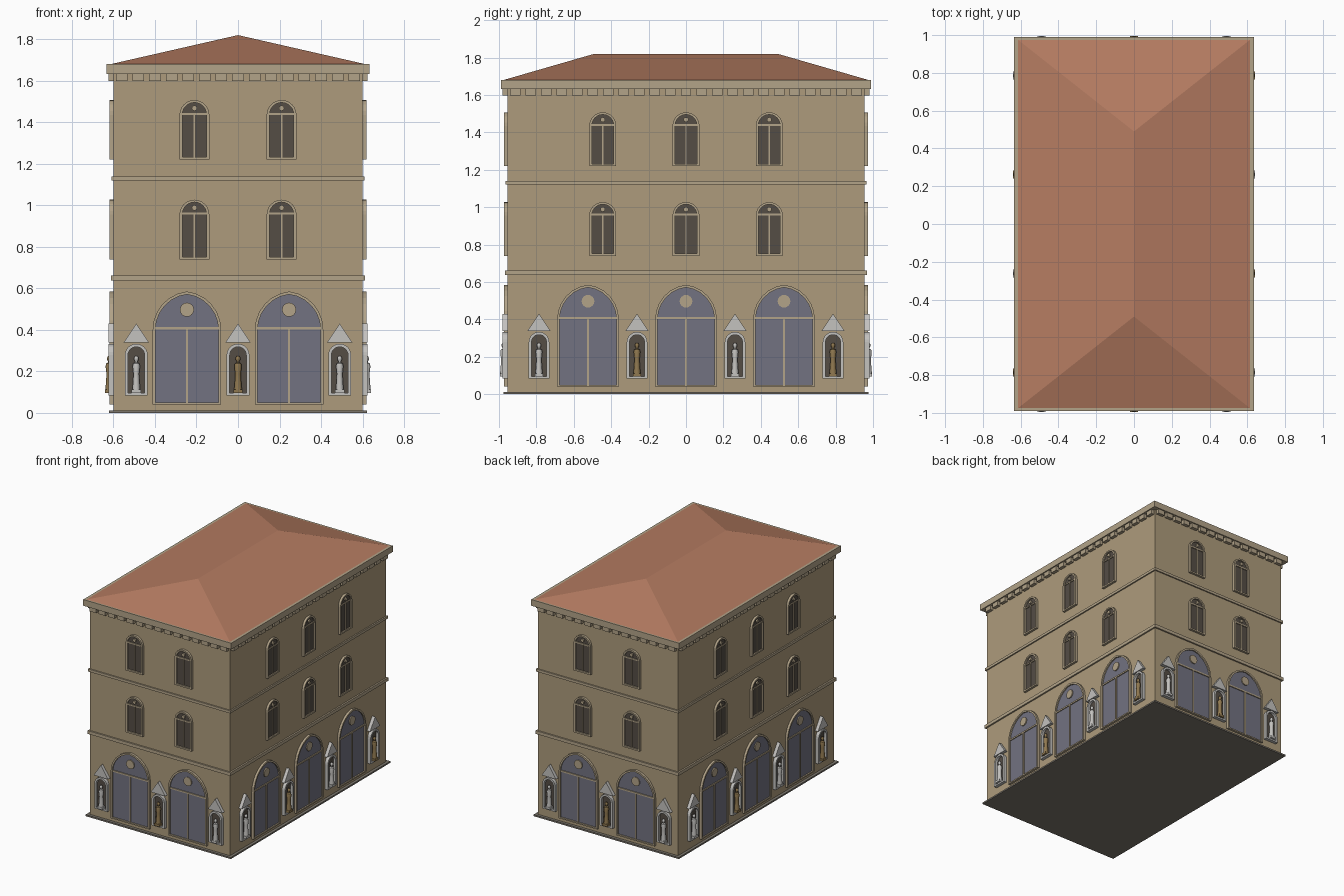
import bpy, bmesh, math
from mathutils import Matrix, Vector

if "Cube" in bpy.data.objects:
    bpy.data.objects.remove(bpy.data.objects["Cube"])

HX, HY = 0.60, 0.955          # half sizes of the walls
COLORS = {
    "stone": (0.42, 0.33, 0.20, 1), "trim": (0.45, 0.37, 0.25, 1), "roof": (0.46, 0.20, 0.12, 1),
    "glass": (0.09, 0.075, 0.06, 1), "door": (0.17, 0.17, 0.22, 1), "marble": (0.55, 0.54, 0.52, 1),
    "bronze": (0.28, 0.19, 0.08, 1), "base": (0.20, 0.18, 0.15, 1)}
MATS, PARTS = {}, {}
for key, col in COLORS.items():
    MATS[key] = bpy.data.materials.new(key)
    MATS[key].diffuse_color = col


def part(name, mat):
    if name not in PARTS:
        PARTS[name] = (bmesh.new(), mat)
    return PARTS[name][0]


def box(bm, x, y, z, M=Matrix()):
    """Box between (min, max) pairs."""
    size = Matrix.Diagonal((x[1] - x[0], y[1] - y[0], z[1] - z[0], 1))
    mid = Matrix.Translation((sum(x) / 2, sum(y) / 2, sum(z) / 2))
    bmesh.ops.create_cube(bm, size=1, matrix=M @ mid @ size)


def arch(u, hw, z0, spring, rise, n=6):
    """Closed outline of an arched opening; pointed if rise exceeds half width."""
    rise = max(rise, hw)
    R = (hw * hw + rise * rise) / (2 * hw)
    a = math.atan2(rise, R - hw) if R > hw else math.pi / 2
    right = [(hw - R + R * math.cos(a * i / n), spring + R * math.sin(a * i / n)) for i in range(n)]
    pts = [(hw, z0)] + right + [(0, spring + rise)] + [(-x, z) for x, z in right[::-1]] + [(-hw, z0)]
    return [(u + x, z) for x, z in pts]


def slab(bm, pts, d0, d1, M):
    """Outline extruded outward from depth d0 to d1."""
    a = [bm.verts.new(M @ Vector((x, -d0, z))) for x, z in pts]
    b = [bm.verts.new(M @ Vector((x, -d1, z))) for x, z in pts]
    bm.faces.new(a)
    bm.faces.new(b[::-1])
    for i in range(len(a)):
        j = (i + 1) % len(a)
        bm.faces.new((a[i], a[j], b[j], b[i]))


def ring(bm, outer, inner, d0, d1, M):
    """Frame between two outlines with equal point counts."""
    L = [[bm.verts.new(M @ Vector((x, -d, z))) for x, z in p]
         for p, d in ((outer, d0), (outer, d1), (inner, d1), (inner, d0))]
    for k in range(4):
        p, q = L[k], L[(k + 1) % 4]
        for i in range(len(p)):
            j = (i + 1) % len(p)
            bm.faces.new((p[i], p[j], q[j], q[i]))


def disc(bm, u, z, r, d0, d1, M):
    slab(bm, [(u + r * math.cos(t * math.tau / 16), z + r * math.sin(t * math.tau / 16))
              for t in range(16)], d0, d1, M)


def lathe(bm, prof, u, d, M, n=12):
    rings = [[bm.verts.new(M @ Vector((u + r * math.cos(k * math.tau / n), -d + r * math.sin(k * math.tau / n), z)))
              for k in range(n)] for r, z in prof]
    for p, q in zip(rings, rings[1:]):
        for i in range(n):
            bm.faces.new((p[i], p[(i + 1) % n], q[(i + 1) % n], q[i]))
    bm.faces.new(rings[0])
    bm.faces.new(rings[-1])


def window(u, z, M):
    out, inn = arch(u, 0.072, z, z + 0.215, 0.072), arch(u, 0.058, z + 0.012, z + 0.217, 0.058)
    frame = part("window_frames", "trim")
    ring(frame, out, inn, 0, 0.018, M)
    slab(part("window_panes", "glass"), inn, 0, 0.008, M)
    box(frame, (u - 0.004, u + 0.004), (-0.015, 0), (z + 0.012, z + 0.222), M)
    box(frame, (u - 0.058, u + 0.058), (-0.015, 0), (z + 0.215, z + 0.225), M)
    disc(frame, u, z + 0.248, 0.013, 0, 0.018, M)


def door(u, M):
    out, inn = arch(u, 0.165, 0.04, 0.40, 0.185), arch(u, 0.152, 0.05, 0.40, 0.171)
    frame = part("door_frames", "trim")
    ring(frame, out, inn, 0, 0.018, M)
    slab(part("doors", "door"), inn, 0, 0.008, M)
    box(frame, (u - 0.005, u + 0.005), (-0.015, 0), (0.05, 0.405), M)
    box(frame, (u - 0.152, u + 0.152), (-0.015, 0), (0.402, 0.414), M)
    disc(frame, u, 0.497, 0.034, 0, 0.016, M)


def niche(u, bronze, M):
    out, inn = arch(u, 0.055, 0.083, 0.278, 0.055), arch(u, 0.040, 0.095, 0.278, 0.040)
    ring(part("niche_frames", "marble"), out, inn, 0, 0.025, M)
    slab(part("niche_backs", "glass"), inn, 0, 0.006, M)
    slab(part("niche_gables", "marble"), [(u - 0.062, 0.338), (u + 0.062, 0.338), (u, 0.43)], 0, 0.025, M)
    # robed figure on a small pedestal
    st = part("bronze_statues" if bronze else "marble_statues", "bronze" if bronze else "marble")
    box(st, (u - 0.022, u + 0.022), (-0.04, 0), (0.095, 0.112), M)
    lathe(st, [(0.019, 0.112), (0.015, 0.16), (0.014, 0.19), (0.018, 0.225), (0.015, 0.238), (0.006, 0.243),
               (0.006, 0.248), (0.011, 0.256), (0.011, 0.266), (0.005, 0.275)], u, 0.02, M)


def course(name, mat, off, z0, z1):
    box(part(name, mat), (-HX - off, HX + off), (-HY - off, HY + off), (z0, z1))


# Main volume and horizontal bands
course("walls", "stone", 0, 0.005, 1.64)
course("plinth", "base", 0.022, 0, 0.012)
course("lower_string_course", "trim", 0.012, 0.637, 0.662)
course("upper_string_course", "trim", 0.010, 1.12, 1.14)
course("cornice", "trim", 0.034, 1.632, 1.68)

# Hipped roof
bm = part("roof", "roof")
eave = [bm.verts.new((x, y, 1.68)) for x, y in ((-.614, -.975), (.614, -.975), (.614, .975), (-.614, .975))]
f, b = bm.verts.new((0, -0.49, 1.82)), bm.verts.new((0, 0.49, 1.82))
for vs in ((0, 1, f), (1, 2, b, f), (2, 3, b), (3, 0, f, b), (3, 2, 1, 0)):
    bm.faces.new([eave[v] if isinstance(v, int) else v for v in vs])

# Four facades: front, right, back, left
for k in range(4):
    long = k % 2
    M = Matrix.Rotation(k * math.pi / 2, 4, 'Z') @ Matrix.Translation((0, -(HX if long else HY), 0))
    half = HY if long else HX
    for u in ((-0.445, 0, 0.445) if long else (-0.21, 0.21)):
        window(u, 0.74, M)
        window(u, 1.22, M)
    for u in ((-0.524, 0, 0.524) if long else (-0.246, 0.246)):
        door(u, M)
    for i, u in enumerate((-0.786, -0.262, 0.262, 0.786) if long else (-0.49, 0, 0.49)):
        niche(u, i % 2 == 1, M)
    # Dentils under the cornice
    n = 23 if long else 15
    step = 2 * half / n
    for i in range(n):
        u = -half + step * (i + 0.5)
        box(part("dentils", "trim"), (u - 0.028, u + 0.028), (-0.025, 0), (1.598, 1.634), M)

# Turn every collected part into an object
for name, (bm, mat) in PARTS.items():
    bmesh.ops.recalc_face_normals(bm, faces=bm.faces)
    me = bpy.data.meshes.new(name)
    bm.to_mesh(me)
    bm.free()
    me.materials.append(MATS[mat])
    ob = bpy.data.objects.new(name, me)
    bpy.context.collection.objects.link(ob)
    if "statues" in name:
        for p in me.polygons:
            p.use_smooth = True
        bpy.context.view_layer.objects.active = ob
        ob.select_set(True)
        bpy.ops.object.shade_smooth_by_angle(angle=math.radians(40))
        ob.select_set(False)

for m in bpy.data.materials:
    if m.users and not m.is_grease_pencil:
        m.use_nodes = True
        m.node_tree.nodes["Principled BSDF"].inputs["Base Color"].default_value = m.diffuse_color
